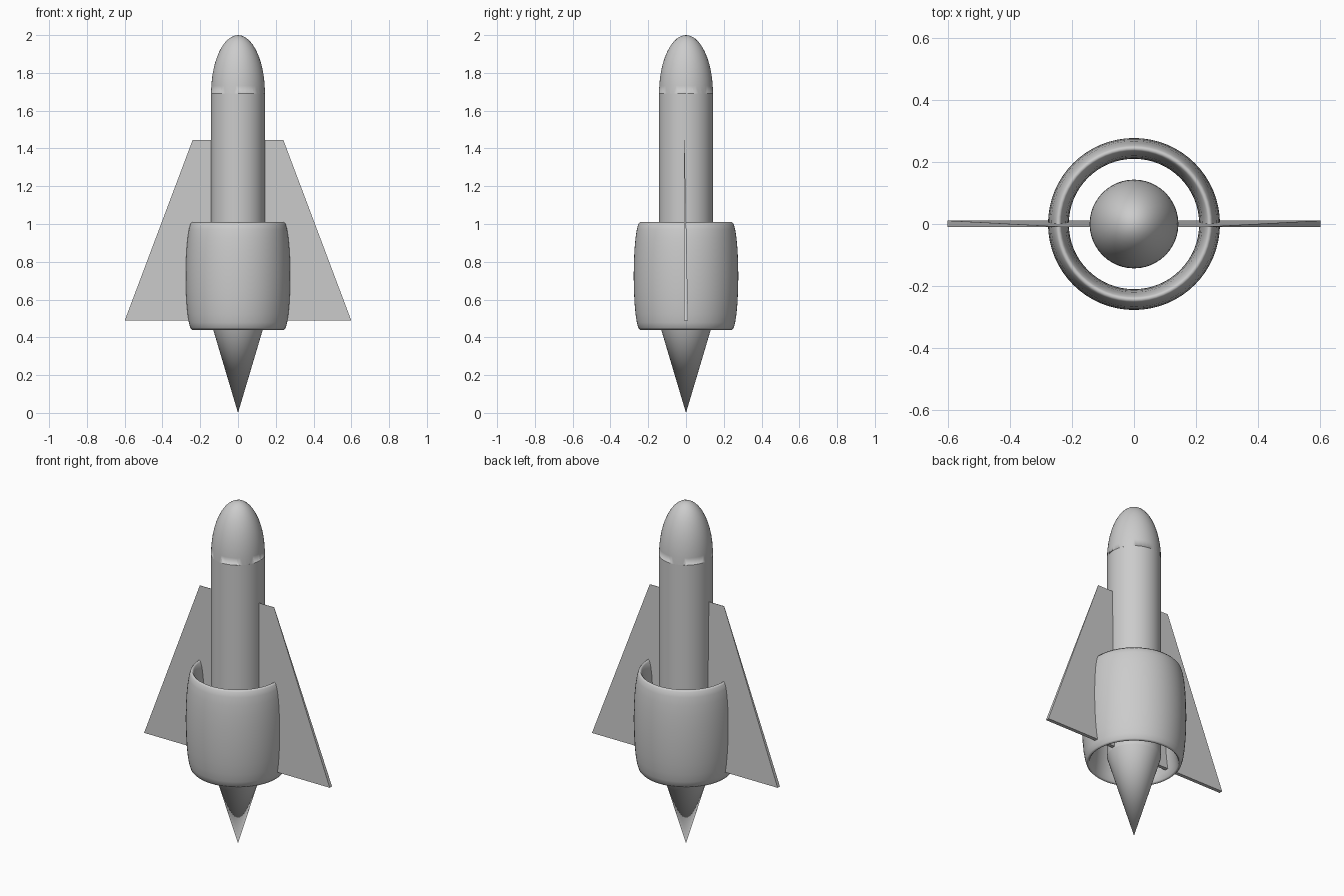
import bpy, bmesh, math

if "Cube" in bpy.data.objects:
    bpy.data.objects.remove(bpy.data.objects["Cube"])

R = 0.143          # fuselage radius
SHOULDER = 0.48    # tail cone meets the tube
NOSE_Z = 1.69      # tube meets the nose


def finish(name, smooth=True):
    ob = bpy.context.object
    ob.name = name
    ob.data.name = name
    bpy.ops.object.transform_apply(location=False, rotation=True, scale=True)
    if smooth:
        bpy.ops.object.shade_smooth_by_angle(angle=math.radians(35))
    return ob


# Fuselage tube
bpy.ops.mesh.primitive_cylinder_add(vertices=48, radius=R, depth=NOSE_Z - SHOULDER,
                                    location=(0, 0, (NOSE_Z + SHOULDER) / 2))
finish("fuselage")

# Pointed tail cone, tip down
bpy.ops.mesh.primitive_cone_add(vertices=48, radius1=0, radius2=R, depth=SHOULDER,
                                location=(0, 0, SHOULDER / 2))
finish("tail_cone")

# Rounded nose: stretched sphere, lower half removed
bpy.ops.mesh.primitive_ico_sphere_add(subdivisions=4, radius=R, location=(0, 0, NOSE_Z))
nose = bpy.context.object
nose.scale.z = (2.0 - NOSE_Z) / R
nose = finish("nose")
bm = bmesh.new()
bm.from_mesh(nose.data)
bmesh.ops.bisect_plane(bm, geom=bm.verts[:] + bm.edges[:] + bm.faces[:],
                       plane_co=(0, 0, 0), plane_no=(0, 0, 1), clear_inner=True)
bm.to_mesh(nose.data)
bm.free()

# Ring cowl: torus stretched along its axis
MINOR = 0.0335
bpy.ops.mesh.primitive_torus_add(major_segments=64, minor_segments=24, major_radius=0.2435,
                                 minor_radius=MINOR, location=(0, 0, 0.725))
bpy.context.object.scale.z = 0.285 / MINOR
bpy.ops.object.transform_apply(location=False, rotation=False, scale=True)
bpy.context.object.name = "ring_cowl"
bpy.ops.object.shade_smooth()

# Wing plate: trapezoid running through the ring and tube, thinning to its top edge
bm = bmesh.new()
front, back = -0.01, 0.011
outline = [(-0.6, 0.488, back), (0.6, 0.488, back),
           (0.24, 1.445, front + 0.002), (-0.24, 1.445, front + 0.002)]
a = [bm.verts.new((x, front, z)) for x, z, y in outline]
b = [bm.verts.new((x, y, z)) for x, z, y in outline]
bm.faces.new(a)
bm.faces.new(b[::-1])
for i in range(4):
    j = (i + 1) % 4
    bm.faces.new((a[j], a[i], b[i], b[j]))
bmesh.ops.recalc_face_normals(bm, faces=bm.faces[:])
mesh = bpy.data.meshes.new("wing_plate")
bm.to_mesh(mesh)
bm.free()
bpy.context.collection.objects.link(bpy.data.objects.new("wing_plate", mesh))
